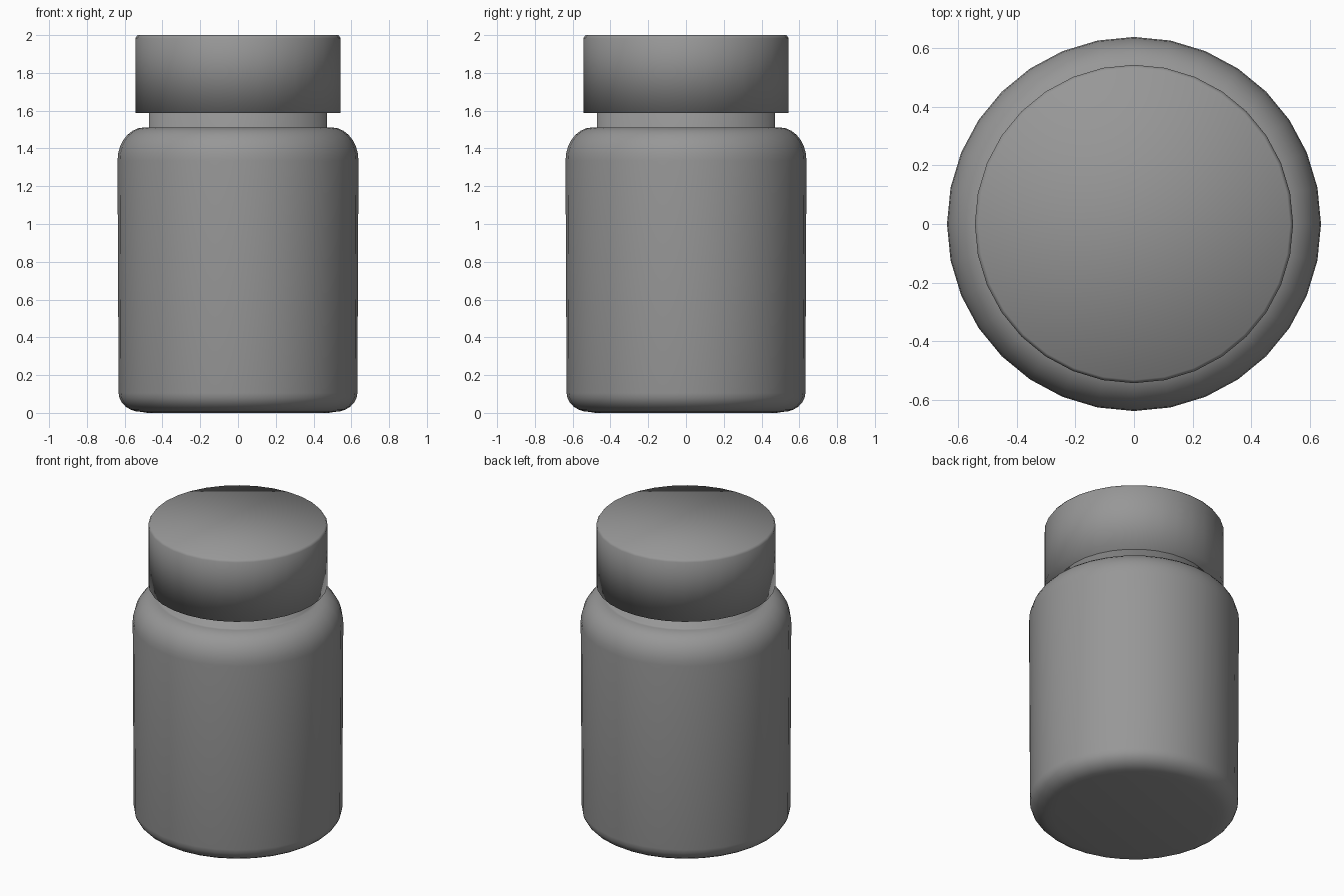
import bpy, bmesh
from math import sin, cos, pi, radians

if "Cube" in bpy.data.objects:
    bpy.data.objects.remove(bpy.data.objects["Cube"])

SIDES = 32

# Dark grey plastic
grey = bpy.data.materials.new("dark_grey")
grey.diffuse_color = (0.31, 0.31, 0.31, 1)
grey.use_nodes = True
grey.node_tree.nodes["Principled BSDF"].inputs["Base Color"].default_value = grey.diffuse_color


def arc(cx, cz, rx, rz, a0, a1, n):
    """Points of an elliptical arc in the profile plane, angles in degrees."""
    pts = []
    for i in range(n + 1):
        a = radians(a0 + (a1 - a0) * i / n)
        pts.append((cx + rx * cos(a), cz + rz * sin(a)))
    return pts


def lathe(name, profile):
    """Spin a (radius, height) profile around z, close both ends, shade smooth."""
    bm = bmesh.new()
    rings = [[bm.verts.new((r * cos(2 * pi * i / SIDES), r * sin(2 * pi * i / SIDES), z))
              for i in range(SIDES)] for r, z in profile]
    for low, high in zip(rings, rings[1:]):
        for i in range(SIDES):
            j = (i + 1) % SIDES
            bm.faces.new((low[i], low[j], high[j], high[i]))
    bm.faces.new(rings[0][::-1])
    bm.faces.new(rings[-1])
    bmesh.ops.recalc_face_normals(bm, faces=bm.faces)
    for f in bm.faces:
        f.smooth = True
    mesh = bpy.data.meshes.new(name)
    bm.to_mesh(mesh)
    bm.free()
    mesh.materials.append(grey)
    obj = bpy.data.objects.new(name, mesh)
    bpy.context.collection.objects.link(obj)
    return obj


# Bottle: rounded base, slightly tapered wall, rounded shoulder, neck
bottle = [(0.48, 0.0)]
bottle += arc(0.51, 0.105, 0.122, 0.1, -90, 0, 6)
bottle += arc(0.497, 1.335, 0.141, 0.176, 0, 90, 7)
bottle += [(0.47, 1.512), (0.47, 1.62)]
lathe("bottle", bottle)

# Cap: plain cylinder with a small softened top edge
lathe("cap", [(0.543, 1.588), (0.543, 1.984), (0.532, 2.0)])
